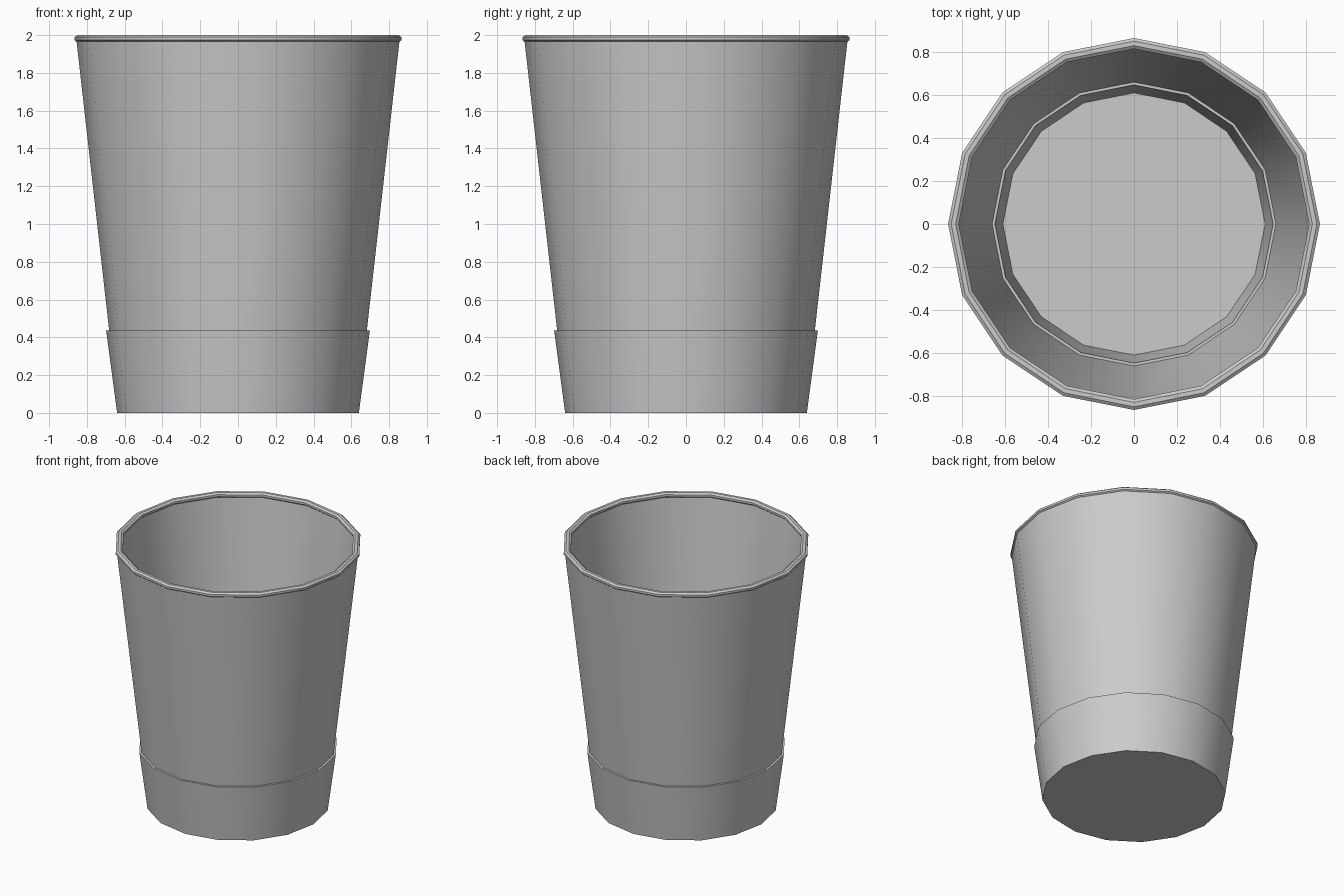
import bpy, bmesh
from math import cos, sin, tau, radians

if "Cube" in bpy.data.objects:
    bpy.data.objects.remove(bpy.data.objects["Cube"])

SIDES = 16

def lathe(name, profile, closed=False):
    """Spin an (r, z) profile round z; r = 0 becomes a single-face cap."""
    bm = bmesh.new()
    rings = [[bm.verts.new((r * cos(tau * i / SIDES), r * sin(tau * i / SIDES), z))
              for i in range(SIDES)] for r, z in profile]
    pairs = list(zip(rings, rings[1:]))
    if closed:
        pairs.append((rings[-1], rings[0]))
    for a, b in pairs:
        for i in range(SIDES):
            j = (i + 1) % SIDES
            bm.faces.new((a[i], a[j], b[j], b[i]))
    if not closed:
        bm.faces.new(rings[0])
        bm.faces.new(rings[-1])
    bmesh.ops.recalc_face_normals(bm, faces=bm.faces)
    me = bpy.data.meshes.new(name)
    bm.to_mesh(me)
    bm.free()
    ob = bpy.data.objects.new(name, me)
    bpy.context.collection.objects.link(ob)
    bpy.ops.object.select_all(action='DESELECT')
    ob.select_set(True)
    bpy.context.view_layer.objects.active = ob
    bpy.ops.object.shade_smooth_by_angle(angle=radians(35))
    return ob

# Cup body: underside, stepped foot, tapered wall, inner wall, ledge and floor
lathe("cup_body", [(0.64, 0), (0.698, 0.435), (0.682, 0.435), (0.855, 1.97),
                   (0.832, 1.97), (0.66, 0.435), (0.647, 0.435), (0.61, 0.06)])

# Rolled rim: octagonal section swept round the lip
lathe("rim", [(0.84 + 0.027 * cos(tau * (k + 0.5) / 8),
               1.981 + 0.0205 * sin(tau * (k + 0.5) / 8)) for k in range(8)],
      closed=True)
